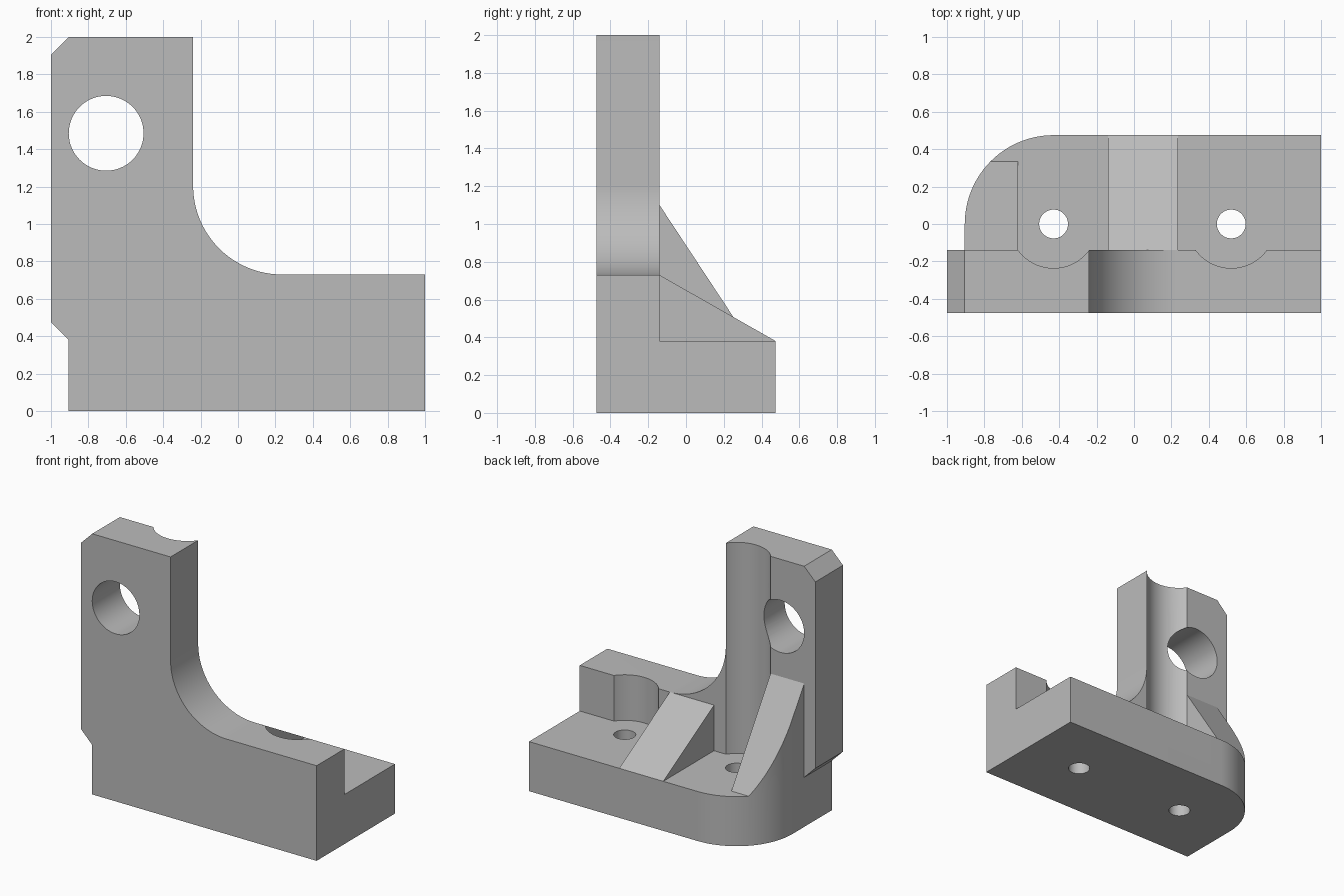
import bpy, bmesh
from math import sin, cos, pi, radians
from mathutils import Vector

if "Cube" in bpy.data.objects:
    bpy.data.objects.remove(bpy.data.objects["Cube"])

grey = bpy.data.materials.new("plain grey")
grey.use_nodes = True
colour = (0.5, 0.5, 0.5, 1)
grey.diffuse_color = colour
grey.node_tree.nodes["Principled BSDF"].inputs["Base Color"].default_value = colour


def arc(cx, cy, r, start, end, steps=24):
    """Points along a circular arc, angles in degrees."""
    angles = [radians(start + (end - start) * i / steps) for i in range(steps + 1)]
    return [(cx + r * cos(a), cy + r * sin(a)) for a in angles]


def circle(cx, cy, r):
    return arc(cx, cy, r, 0, 360, 64)[:-1]


def prism(name, outline, axis, low, high):
    """Extrude a flat outline along the x, y or z axis."""
    place = {"x": lambda u, v: (low, u, v),
             "y": lambda u, v: (u, low, v),
             "z": lambda u, v: (u, v, low)}[axis]
    shift = Vector([(high - low) * (axis == a) for a in "xyz"])
    bm = bmesh.new()
    face = bm.faces.new([bm.verts.new(place(u, v)) for u, v in outline])
    made = bmesh.ops.extrude_face_region(bm, geom=[face])["geom"]
    bmesh.ops.translate(bm, vec=shift,
                        verts=[g for g in made if isinstance(g, bmesh.types.BMVert)])
    bmesh.ops.recalc_face_normals(bm, faces=bm.faces)
    mesh = bpy.data.meshes.new(name)
    bm.to_mesh(mesh)
    bm.free()
    mesh.materials.append(grey)
    obj = bpy.data.objects.new(name, mesh)
    bpy.context.collection.objects.link(obj)
    return obj


def combine(target, tool, operation):
    """Apply a boolean and discard the tool."""
    mod = target.modifiers.new(operation, "BOOLEAN")
    mod.operation, mod.solver, mod.object = operation, "EXACT", tool
    bpy.context.view_layer.objects.active = target
    bpy.ops.object.modifier_apply(modifier=mod.name)
    bpy.data.objects.remove(tool)


# Main dimensions
left, front, back, wall = -0.905, -0.475, 0.475, -0.14
floor, ledge, r = 0.38, 0.73, 0.475

# Base with one rounded rear corner
footprint = [(left, front), (1, front), (1, back)] + arc(left + r, back - r, r, 90, 180)
bracket = prism("bracket", footprint, "z", 0, floor)

# Upright plate with chamfers and a large inner fillet
plate_outline = [(left, 0), (1, 0), (1, ledge)]
plate_outline += arc(-0.24 + r, ledge + r, r, 270, 180)
plate_outline += [(-0.24, 2), (left, 2), (-1, 1.905), (-1, 0.475), (left, floor)]
combine(bracket, prism("plate", plate_outline, "y", front, wall), "UNION")

# Cross hole, bolt holes and bolt head clearances
combine(bracket, prism("cross_hole", circle(-0.705, 1.485, 0.2), "y", -1, 1), "DIFFERENCE")
for x in (-0.43, 0.52):
    combine(bracket, prism("bolt_hole", circle(x, 0, 0.077), "z", -1, 1), "DIFFERENCE")
    combine(bracket, prism("clearance", circle(x, 0, 0.236), "z", floor, 3), "DIFFERENCE")

# Sloping ribs, the outer one trimmed to the rounded corner
for x0, x1, top, end in ((-0.14, 0.235, ledge, back), (left, -0.62, 1.1, 0.335)):
    side = [(-0.2, 0.2), (-0.2, top), (wall, top), (end, floor), (end - 0.1, 0.2)]
    rib = prism("rib", side, "x", x0, x1)
    if x0 == left:
        combine(rib, prism("trim", footprint, "z", -1, 3), "INTERSECT")
    combine(bracket, rib, "UNION")

# Smooth curves, sharp corners
bpy.ops.object.select_all(action="DESELECT")
bracket.select_set(True)
bpy.context.view_layer.objects.active = bracket
bpy.ops.object.shade_smooth_by_angle(angle=radians(25))
